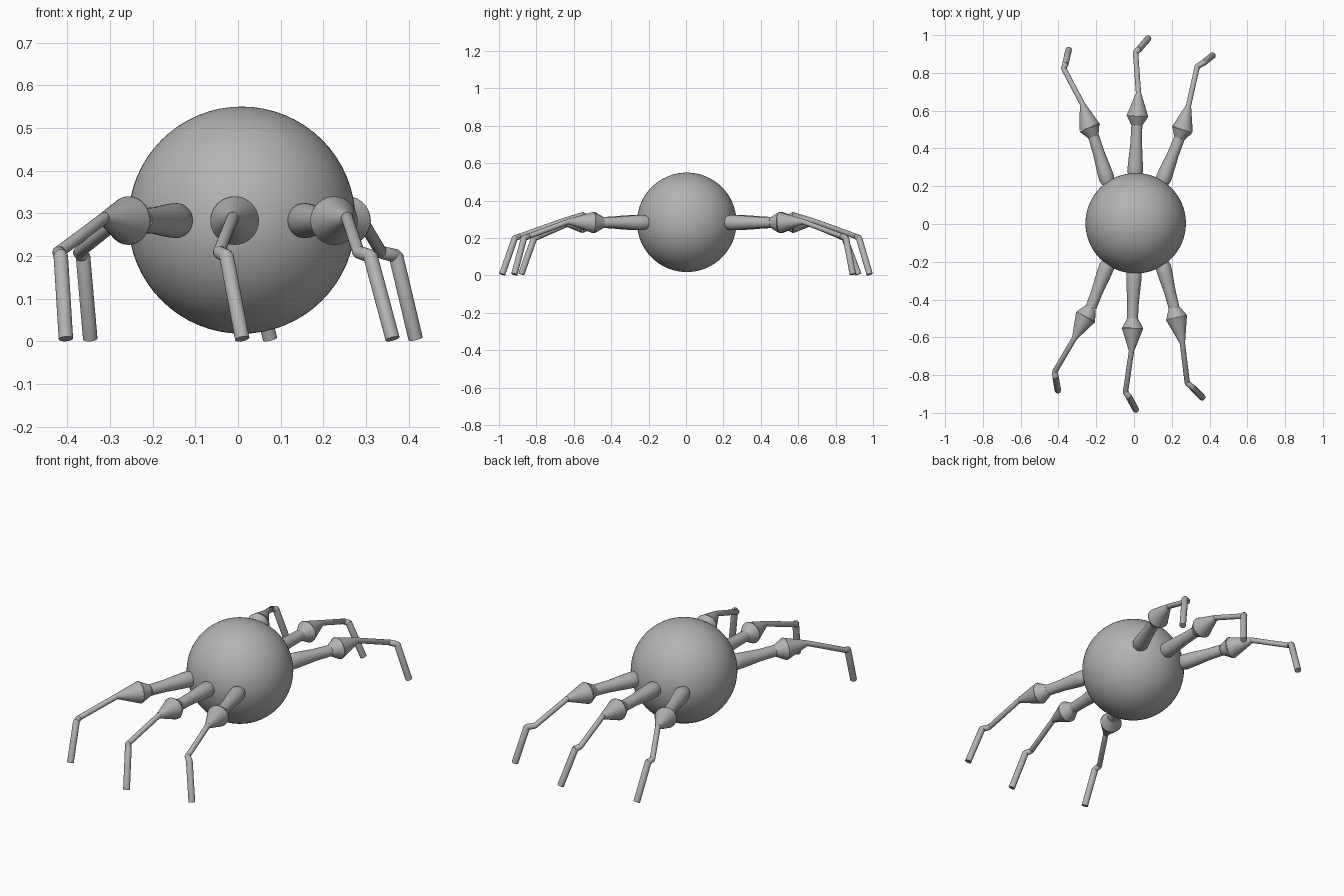
import bpy, bmesh, math
from mathutils import Vector

if "Cube" in bpy.data.objects:
    bpy.data.objects.remove(bpy.data.objects["Cube"])

grey = bpy.data.materials.new("grey")
grey.diffuse_color = (0.45, 0.45, 0.45, 1)
grey.use_nodes = True
grey.node_tree.nodes["Principled BSDF"].inputs["Base Color"].default_value = grey.diffuse_color


def finish(obj, angle=30):
    obj.data.materials.append(grey)
    bpy.ops.object.select_all(action='DESELECT')
    obj.select_set(True)
    bpy.context.view_layer.objects.active = obj
    bpy.ops.object.shade_smooth_by_angle(angle=math.radians(angle))


def lathe(name, a, b, profile, sides=32):
    """Turned part from a to b; profile holds (fraction along the axis, radius)."""
    a, b = Vector(a), Vector(b)
    turn = (b - a).to_track_quat('Z', 'Y')
    bm = bmesh.new()
    rings = []
    for t, r in profile:
        rings.append([bm.verts.new(a.lerp(b, t) + turn @ Vector(
            (r * math.cos(k * math.tau / sides), r * math.sin(k * math.tau / sides), 0)))
            for k in range(sides)])
    for lo, hi in zip(rings, rings[1:]):
        for k in range(sides):
            n = (k + 1) % sides
            bm.faces.new((lo[k], lo[n], hi[n], hi[k]))
    bm.faces.new(rings[0][::-1])
    bm.faces.new(rings[-1])
    mesh = bpy.data.meshes.new(name)
    bm.to_mesh(mesh)
    bm.free()
    obj = bpy.data.objects.new(name, mesh)
    bpy.context.collection.objects.link(obj)
    finish(obj)


# round body
bpy.ops.mesh.primitive_uv_sphere_add(segments=64, ring_count=32, radius=0.266,
                                     location=(0.009, 0.004, 0.284))
body = bpy.context.object
body.name = "body"
finish(body, 60)

# per leg, in plan: hip, cup base, cup rim, cup tip, knee, foot top, foot bottom
legs = {
    "back_left": [(-.145, .243), (-.214, .464), (-.235, .512), (-.272, .633),
                  (-.372, .823), (-.363, .848), (-.346, .922)],
    "back_middle": [(.006, .278), (.015, .522), (.018, .572), (.024, .691),
                    (.008, .908), (.026, .925), (.075, .982)],
    "back_right": [(.156, .240), (.240, .454), (.256, .501), (.288, .623),
                   (.335, .834), (.370, .855), (.416, .892)],
    "front_left": [(-.145, -.227), (-.228, -.443), (-.256, -.492), (-.314, -.602),
                   (-.420, -.783), (-.415, -.812), (-.403, -.881)],
    "front_middle": [(0, -.270), (-.008, -.500), (-.008, -.552), (-.013, -.670),
                     (-.045, -.890), (-.027, -.915), (.010, -.983)],
    "front_right": [(.156, -.230), (.212, -.443), (.225, -.496), (.256, -.628),
                    (.282, -.841), (.310, -.866), (.362, -.918)],
}
heights = (.283, .283, .283, .288, .209, .200, .006)

for name, plan in legs.items():
    hip, base, rim, tip, knee, ankle, toe = [Vector((x, y, z))
                                             for (x, y), z in zip(plan, heights)]
    # thigh sunk slightly into the body
    lathe(name + "_thigh", hip, base,
          [(-.12, .034), (0, .041), (.12, .040), (.35, .036), (.6, .031), (1, .029)])
    # flared cup: short steep base and long taper
    lathe(name + "_cup_base", base, rim, [(0, .029), (1, .057)])
    lathe(name + "_cup", rim, tip, [(0, .057), (1, .015)])
    # thin shin, knee link and foot
    lathe(name + "_shin", tip, knee, [(-.05, .013), (0, .014), (1, .014), (1.04, .010)], 20)
    lathe(name + "_knee", knee, ankle, [(-.3, .010), (0, .015), (1, .016), (1.3, .010)], 20)
    lathe(name + "_foot", ankle, toe, [(-.03, .014), (0, .017), (1, .017)], 20)
